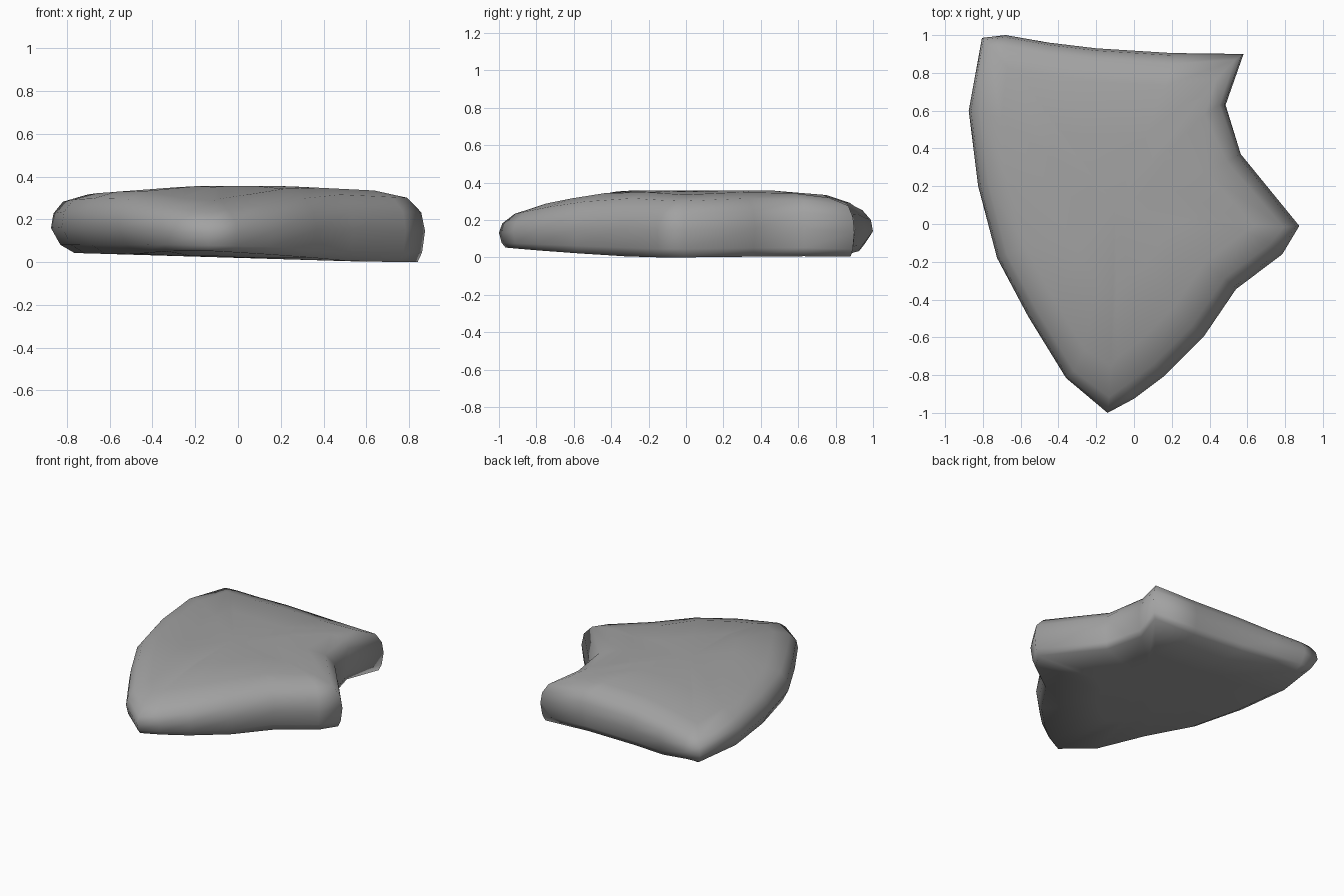
import bpy
import bmesh
from mathutils import Vector

cube = bpy.data.objects.get("Cube")
if cube:
    bpy.data.objects.remove(cube, do_unlink=True)

# Stone colour
stone = bpy.data.materials.new("stone grey")
stone.use_nodes = True
grey = (0.36, 0.36, 0.36, 1)
stone.diffuse_color = grey
bsdf = stone.node_tree.nodes["Principled BSDF"]
bsdf.inputs["Base Color"].default_value = grey
bsdf.inputs["Roughness"].default_value = 0.9

# Widest outline of the slab, counter-clockwise from the front point
outline = [Vector(p) for p in (
    (-.14, -1), (0, -.925), (.16, -.805), (.37, -.595), (.54, -.345),
    (.785, -.16), (.875, -.01), (.565, .37), (.485, .63), (.58, .9),
    (.2, .905), (-.2, .93), (-.45, .96), (-.68, 1), (-.805, .985),
    (-.875, .6), (-.825, .2), (-.725, -.18), (-.56, -.49), (-.36, -.815))]
centre = Vector((-.1, .1))
count = len(outline)


def top_height(p):
    front = max(0, -p.y - .3) / .7
    back = max(0, p.y - .5) / .5
    left = max(0, -p.x - .2) / .6
    right = max(0, p.x - .2) / .6
    return .357 - .13 * front ** 1.4 - .06 * back ** 1.3 - .045 * left - .03 * right


def bottom_height(p):
    return max(0, .02 - .03 * p.x + .03 * max(0, -p.y - .3) / .7)


def inward(i):
    before = (outline[i] - outline[i - 1]).normalized()
    after = (outline[(i + 1) % count] - outline[i]).normalized()
    along = (before + after).normalized()
    return Vector((-along.y, along.x))


def side_width(p, underside):
    if p.x > .45 and .5 < p.y < .8:      # tight edge inside the notch
        return .45
    if underside:                        # undercut on the left, crisp elsewhere
        return 2.2 if p.x < -.5 else .7
    return 1.2 if p.x > -.2 and p.y < .8 else .8


def ring(bm, inset, level, scale=1):
    verts = []
    for i, p in enumerate(outline):
        width = inset * side_width(p, level < .4)
        q = centre + (p + inward(i) * width - centre) * scale
        low, high = bottom_height(q), top_height(q)
        verts.append(bm.verts.new((q.x, q.y, low + (high - low) * level)))
    return verts


# Slab: stacked rings from the underside to the crown
bm = bmesh.new()
rings = [ring(bm, *r) for r in (
    (.05, 0, .5), (.05, 0), (.02, .14), (0, .45), (.015, .72),
    (.07, .92), (.13, 1, .9), (.13, 1, .5))]
for lower, upper in zip(rings, rings[1:]):
    for i in range(count):
        j = (i + 1) % count
        bm.faces.new((lower[i], lower[j], upper[j], upper[i]))
for loop, z in ((rings[0], bottom_height(centre)), (rings[-1], top_height(centre))):
    hub = bm.verts.new((centre.x, centre.y, z))
    for i in range(count):
        bm.faces.new((loop[i], loop[(i + 1) % count], hub))
bmesh.ops.recalc_face_normals(bm, faces=bm.faces)
for face in bm.faces:
    face.smooth = True

mesh = bpy.data.meshes.new("stone_slab")
bm.to_mesh(mesh)
bm.free()
mesh.materials.append(stone)
slab = bpy.data.objects.new("stone_slab", mesh)
bpy.context.collection.objects.link(slab)
